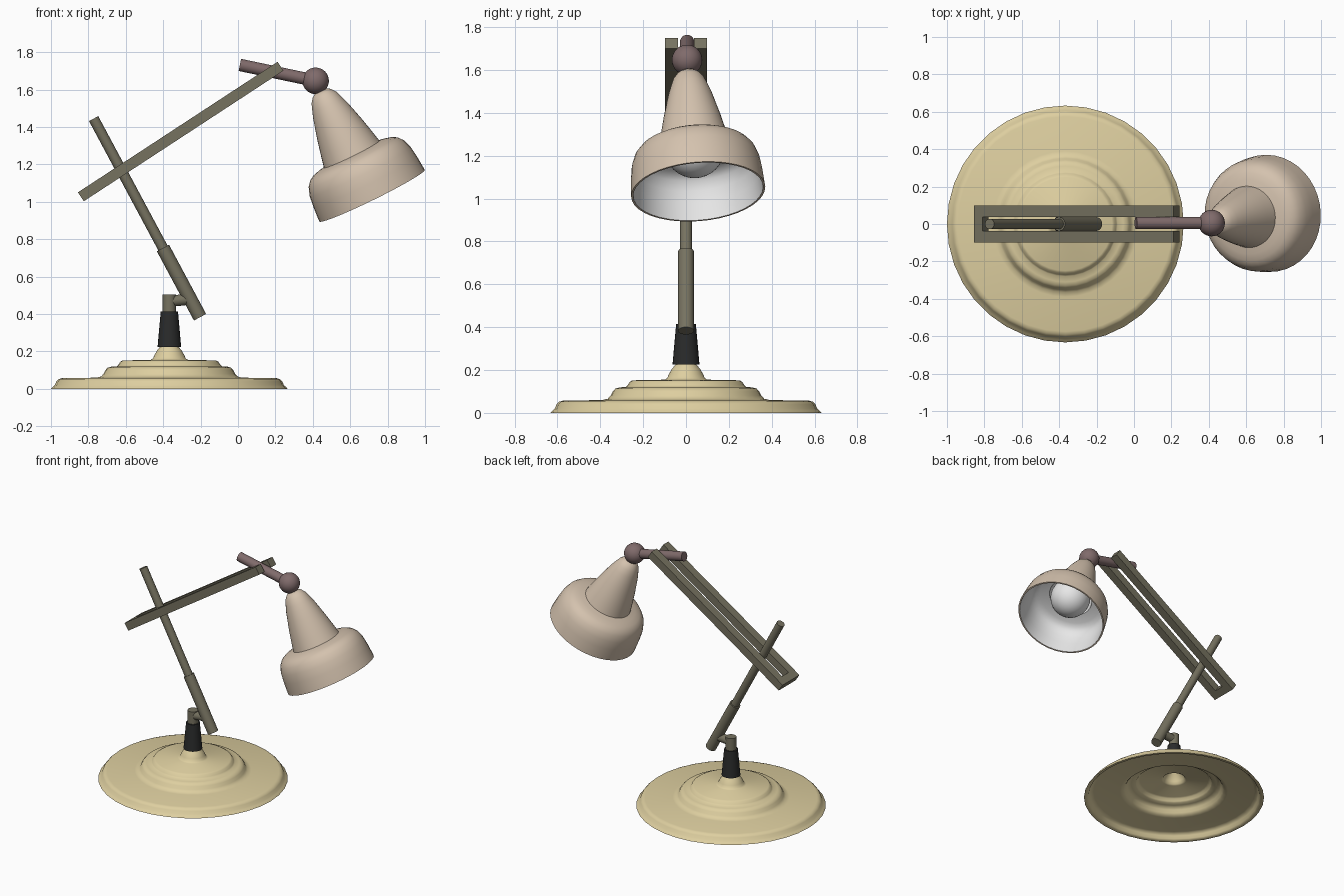
import bpy, bmesh, math
from mathutils import Vector

if "Cube" in bpy.data.objects:
    bpy.data.objects.remove(bpy.data.objects["Cube"])


def mat(name, rgb):
    m = bpy.data.materials.new(name)
    lin = [(c / 255 / 12.92) if c / 255 <= 0.04045 else ((c / 255 + 0.055) / 1.055) ** 2.4 for c in rgb]
    m.diffuse_color = (*lin, 1)
    m.use_nodes = True
    m.node_tree.nodes["Principled BSDF"].inputs["Base Color"].default_value = m.diffuse_color
    return m


CREAM = mat("cream base", (222, 207, 160))
BEIGE = mat("beige shade", (212, 194, 174))
WHITE = mat("white inside", (236, 236, 236))
OLIVE = mat("olive metal", (118, 114, 96))
MAUVE = mat("mauve metal", (128, 107, 107))
BLACK = mat("black sleeve", (42, 43, 43))


def finish(name, bm, mats, angle=35):
    bmesh.ops.remove_doubles(bm, verts=bm.verts, dist=1e-5)
    bmesh.ops.recalc_face_normals(bm, faces=bm.faces)
    me = bpy.data.meshes.new(name)
    bm.to_mesh(me)
    bm.free()
    ob = bpy.data.objects.new(name, me)
    bpy.context.collection.objects.link(ob)
    for m in mats:
        me.materials.append(m)
    bpy.ops.object.select_all(action='DESELECT')
    ob.select_set(True)
    bpy.context.view_layer.objects.active = ob
    bpy.ops.object.shade_smooth_by_angle(angle=math.radians(angle))
    return ob


def lathe(name, profile, origin, axis, mats, sides=32, closed=False, second_from=None, angle=35):
    """Revolve (distance, radius) points around an axis."""
    q = Vector(axis).normalized().to_track_quat('Z', 'Y')
    bm = bmesh.new()
    rings = []
    for s, r in profile:
        rings.append([bm.verts.new(Vector(origin) + q @ Vector((
            r * math.cos(a), r * math.sin(a), s)))
            for a in (2 * math.pi * i / sides for i in range(sides))])
    n = len(rings)
    for k in range(n if closed else n - 1):
        A, B = rings[k], rings[(k + 1) % n]
        for i in range(sides):
            j = (i + 1) % sides
            f = bm.faces.new((A[i], A[j], B[j], B[i]))
            if second_from is not None and k >= second_from:
                f.material_index = 1
    bmesh.ops.dissolve_degenerate(bm, dist=1e-6, edges=bm.edges)
    return finish(name, bm, mats, angle)


def rod(name, a, b, r, m, r2=None, sides=24):
    a, b = Vector(a), Vector(b)
    L = (b - a).length
    return lathe(name, [(0, 0), (0, r), (L, r2 or r), (L, 0)], a, b - a, [m], sides)


def ball(name, c, r, m):
    bm = bmesh.new()
    bmesh.ops.create_uvsphere(bm, u_segments=32, v_segments=16, radius=r)
    bmesh.ops.translate(bm, verts=bm.verts, vec=c)
    return finish(name, bm, [m], 60)


CX = -0.367

# stepped hollow base
top = [(0, .633), (.012, .622), (.02, .612), (.04, .604), (.052, .592), (.057, .575),
       (.06, .39), (.066, .365), (.08, .352), (.10, .342), (.113, .33), (.119, .31),
       (.121, .28), (.13, .272), (.145, .262), (.152, .25), (.155, .10), (.162, .088),
       (.18, .08), (.205, .066), (.222, .052), (.23, .046)]
under = [(max(z - .01, 0), r - .01) for z, r in reversed(top)]
lathe("base", top + under, (CX, 0, 0), (0, 0, 1), [CREAM], 36, closed=True, angle=50)

# black sleeve and post
rod("sleeve", (CX, 0, .225), (CX, 0, .415), .063, BLACK, .046)
rod("post", (CX, 0, .41), (CX, 0, .505), .036, OLIVE)

# lower arm: thick socket and thin rod
foot, tip = Vector((-.203, 0, .383)), Vector((-.772, 0, 1.445))
d = (tip - foot).normalized()
rod("post_connector", (CX, 0, .468), foot + d * .11, .03, OLIVE)
rod("arm_socket", foot, foot + d * .42, .037, OLIVE)
rod("lower_arm", foot + d * .40, tip, .028, OLIVE)

# upper arm: two rails joined at the lower end
start, end = Vector((-.84, 0, 1.027)), Vector((.227, 0, 1.725))
u = (end - start).normalized()
w = Vector((-u.z, 0, u.x)) * .0285
L = (end - start).length
outline = [(0, -.098), (L, -.098), (L, -.037), (.055, -.037),
           (.055, .037), (L, .037), (L, .098), (0, .098)]
bm = bmesh.new()
face = bm.faces.new([bm.verts.new(start + u * s + Vector((0, y, 0)) - w) for s, y in outline])
new = bmesh.ops.extrude_face_region(bm, geom=[face])["geom"]
bmesh.ops.translate(bm, verts=[v for v in new if isinstance(v, bmesh.types.BMVert)], vec=w * 2)
finish("upper_arm_frame", bm, [OLIVE])

# head rod and ball joint
joint = Vector((.415, .005, 1.647))
rod("head_rod", (.01, .005, 1.732), joint, .033, MAUVE)
ball("ball_joint", joint, .071, MAUVE)

# bell shade with white inside
axis = Vector((.302, .052, -.615)).normalized()
outer = [(.06, 0), (.062, .035), (.075, .054), (.10, .073), (.14, .088), (.18, .102),
         (.24, .118), (.30, .134), (.37, .150), (.438, .165), (.444, .20), (.453, .235),
         (.468, .262), (.495, .284), (.54, .300), (.60, .308), (.686, .314)]
inner = [(.686, .304), (.60, .297), (.54, .289), (.495, .272), (.475, .25), (.463, .22),
         (.455, .155), (.37, .139), (.24, .107), (.14, .077), (.09, .05), (.08, 0)]
lathe("shade", outer + inner, joint, axis, [BEIGE, WHITE], 40, second_from=len(outer))

# bulb
ball("bulb", joint + axis * .46, .14, WHITE)
